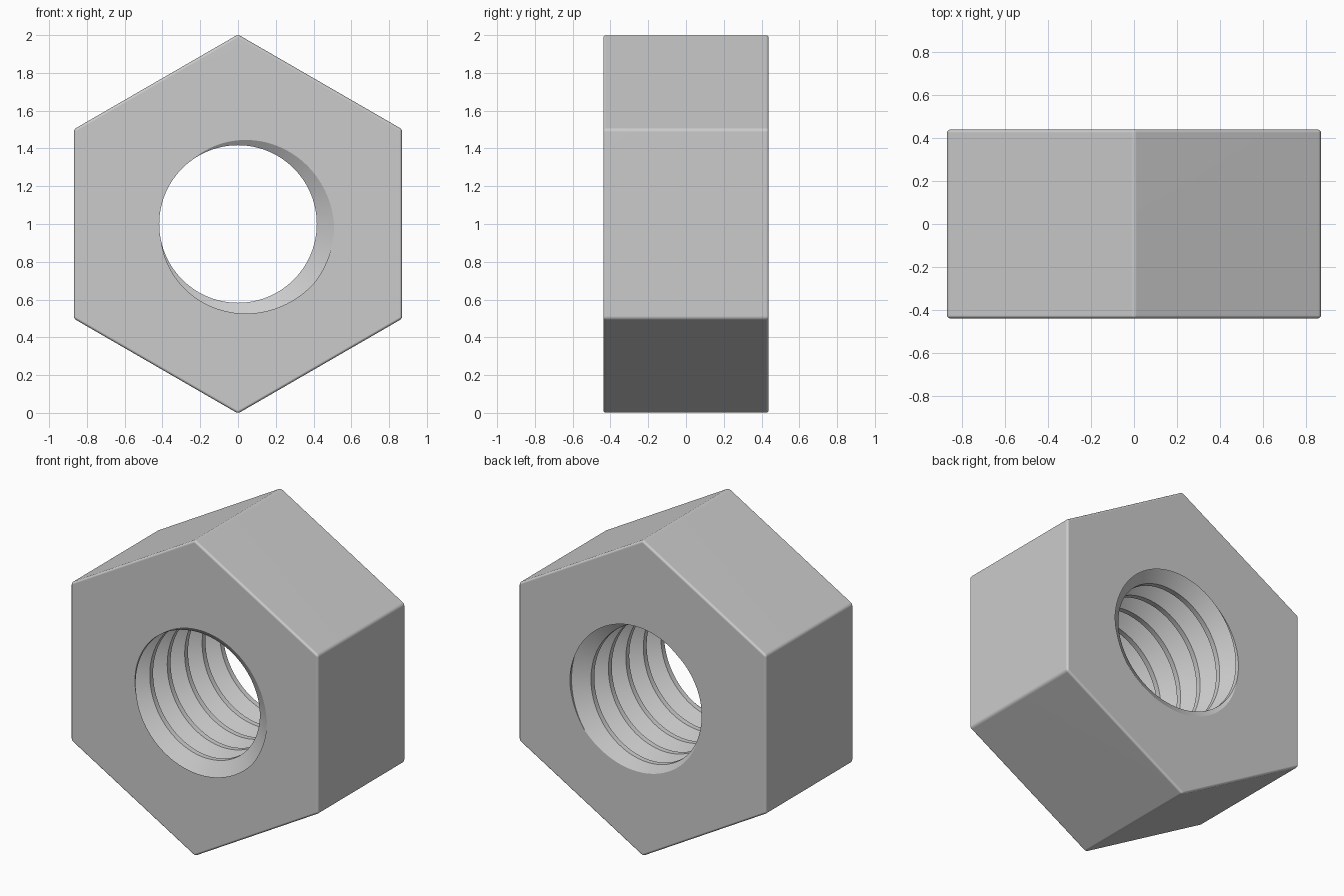
import bpy, bmesh
from math import sin, cos, tau, pi, radians
from mathutils import Vector

if "Cube" in bpy.data.objects:
    bpy.data.objects.remove(bpy.data.objects["Cube"], do_unlink=True)

HALF = 0.438                 # half thickness along y
PITCH = 2 * HALF / 5         # five thread turns
CREST, ROOT = 0.417, 0.51    # thread radii
START = radians(-20)         # where the groove meets the front face
STEPS = 128
CENTRE = Vector((0, 0, 1))

steel = bpy.data.materials.new("steel_grey")
steel.use_nodes = True
grey = (0.6, 0.6, 0.6, 1)
steel.diffuse_color = grey
steel.node_tree.nodes["Principled BSDF"].inputs["Base Color"].default_value = grey


def make_object(name, bm):
    bmesh.ops.recalc_face_normals(bm, faces=bm.faces)
    mesh = bpy.data.meshes.new(name)
    bm.to_mesh(mesh)
    bm.free()
    mesh.materials.append(steel)
    obj = bpy.data.objects.new(name, mesh)
    bpy.context.collection.objects.link(obj)
    return obj


def around(radius, angle, y):
    return CENTRE + Vector((radius * cos(angle), y, radius * sin(angle)))


# Hexagonal body, corner up
bm = bmesh.new()
front = bm.faces.new([bm.verts.new(around(1.003, pi / 2 + tau * k / 6, -HALF))
                      for k in range(6)])
grown = bmesh.ops.extrude_face_region(bm, geom=[front], use_keep_orig=True)
bmesh.ops.translate(bm, vec=(0, 2 * HALF, 0),
                    verts=[g for g in grown["geom"] if isinstance(g, bmesh.types.BMVert)])
nut = make_object("hex_nut", bm)

# Threaded bore cutter: a right-handed helical tube, longer than the nut
bm = bmesh.new()
profile = [(-0.05, ROOT), (0.05, ROOT), (0.405, CREST), (0.595, CREST)]
rows = [(turn + phase, r) for turn in range(-3, 9) for phase, r in profile]
columns = []
for i in range(STEPS):
    angle = tau * i / STEPS
    columns.append([bm.verts.new(around(r, angle, -HALF + PITCH * (p - (angle - START) / tau)))
                    for p, r in rows])
for i in range(STEPS):
    a, b = columns[i], columns[(i + 1) % STEPS]
    shift = len(profile) if i == STEPS - 1 else 0    # seam joins the next turn
    for k in range(shift, len(rows) - 1):
        bm.faces.new((a[k], a[k + 1], b[k + 1 - shift], b[k - shift]))

# Close both ends of the cutter
rim = [e for e in bm.edges if e.is_boundary]
for side in (-1, 1):
    loop = [e for e in rim if e.verts[0].co.y * side > 0]
    mid = sum(e.verts[0].co.y + e.verts[1].co.y for e in loop) / (2 * len(loop))
    hub = bm.verts.new(CENTRE + Vector((0, mid, 0)))
    for e in loop:
        bm.faces.new((e.verts[0], e.verts[1], hub))
bmesh.ops.triangulate(bm, faces=bm.faces)
cutter = make_object("thread_cutter", bm)
cutter.hide_render = True

# Soften the outer edges, then cut the thread
bevel = nut.modifiers.new("soft_edges", 'BEVEL')
bevel.width = 0.014
bevel.segments = 3
cut = nut.modifiers.new("thread", 'BOOLEAN')
cut.operation = 'DIFFERENCE'
cut.solver = 'EXACT'
cut.object = cutter

bpy.ops.object.select_all(action='DESELECT')
nut.select_set(True)
bpy.context.view_layer.objects.active = nut
for name in ("soft_edges", "thread"):
    bpy.ops.object.modifier_apply(modifier=name)
bpy.data.objects.remove(cutter, do_unlink=True)

# Smooth rounded edges and thread, flat faces kept flat
bpy.ops.object.shade_smooth_by_angle(angle=radians(30))
normals = nut.modifiers.new("flat_faces", 'WEIGHTED_NORMAL')
normals.keep_sharp = True
